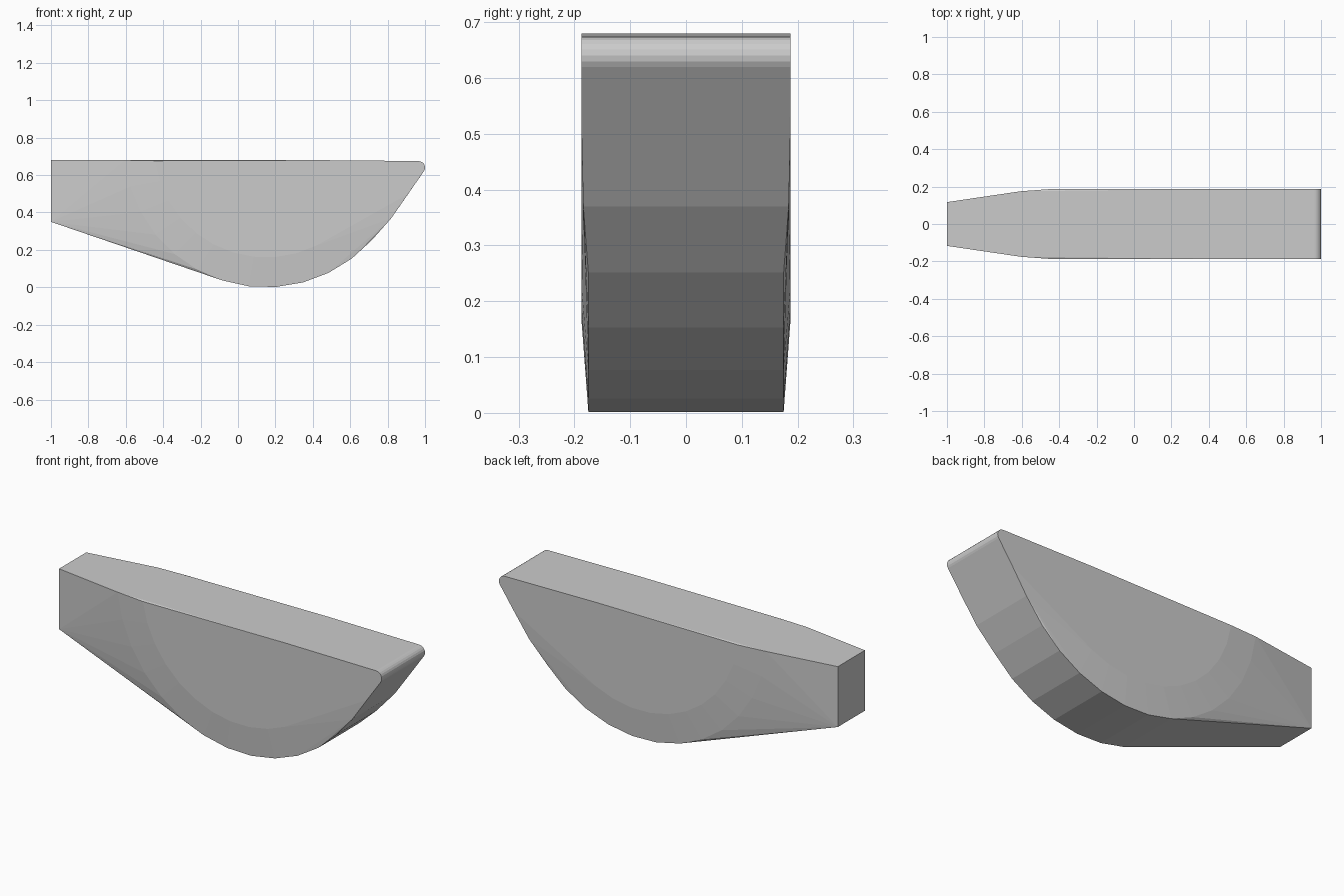
import bpy
import bmesh
from math import sin, cos, radians

cube = bpy.data.objects.get("Cube")
if cube:
    bpy.data.objects.remove(cube)

TOP = 0.68
HALF = 0.187          # half thickness of the flat cheeks
RIM_HALF = 0.175      # half thickness along the curved belly
END_HALF = 0.117      # half thickness of the tapered end


def arc(cx, cz, radius, start, end, count):
    """Points on an arc in the XZ plane; zero degrees points down."""
    step = (end - start) / (count - 1)
    angles = [radians(start + step * i) for i in range(count)]
    return [(cx + radius * sin(a), cz - radius * cos(a)) for a in angles]


# Profiles with the half thickness each one has
nose = arc(0.965, 0.64, 0.035, 55, 180, 8) + [(0.91, 0.5), (0.42, TOP)]
cheek = arc(0.15, 0.76, 0.6, -82, 48, 13)
belly = arc(0.15, 0.76, 0.76, -84, 48, 13)
shoulder = [(0.82, 0.37)]
square_end = [(-1, 0.35), (-1, TOP)]
sections = [(nose, HALF), (cheek, HALF), (belly, RIM_HALF),
            (shoulder, 0.184), (square_end, END_HALF)]

# Wrap a convex skin round the mirrored profiles
bm = bmesh.new()
for points, half in sections:
    for x, z in points:
        for side in (-1, 1):
            bm.verts.new((x, side * half, min(z, TOP)))
hull = bmesh.ops.convex_hull(bm, input=bm.verts[:])
spare = set(hull["geom_interior"]) | set(hull["geom_unused"])
bmesh.ops.delete(bm, geom=[v for v in spare if isinstance(v, bmesh.types.BMVert)],
                 context="VERTS")
bmesh.ops.dissolve_limit(bm, angle_limit=radians(0.3),
                         verts=bm.verts[:], edges=bm.edges[:])
bmesh.ops.recalc_face_normals(bm, faces=bm.faces[:])

mesh = bpy.data.meshes.new("curved_wedge")
bm.to_mesh(mesh)
bm.free()
body = bpy.data.objects.new("curved_wedge", mesh)
bpy.context.collection.objects.link(body)

# Plain grey finish
grey = bpy.data.materials.new("plain grey")
grey.use_nodes = True
colour = (0.6, 0.6, 0.6, 1)
grey.diffuse_color = colour
grey.node_tree.nodes["Principled BSDF"].inputs["Base Color"].default_value = colour
mesh.materials.append(grey)
